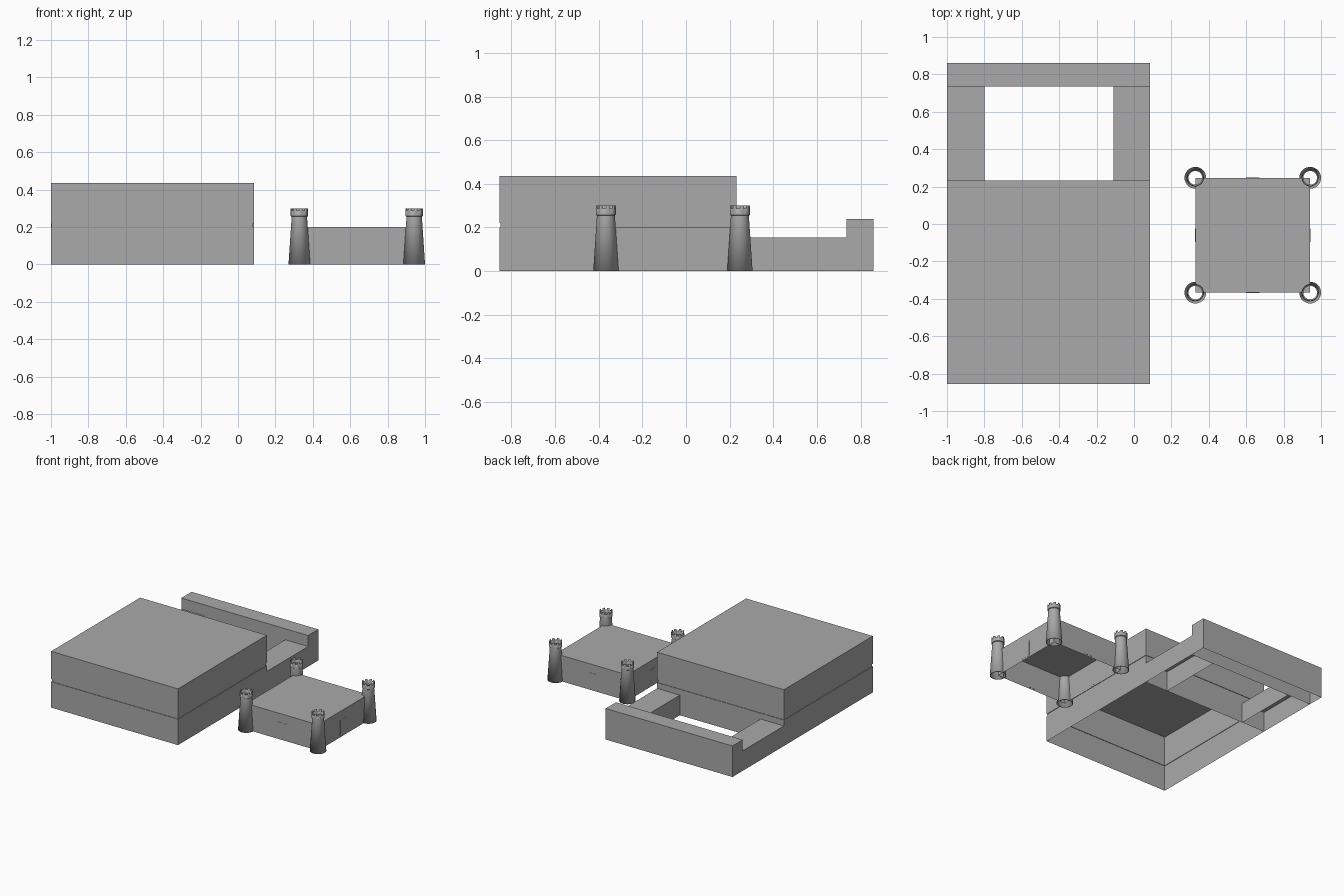
import bpy, bmesh
from math import cos, sin, pi, radians

cube = bpy.data.objects.get("Cube")
if cube:
    bpy.data.objects.remove(cube, do_unlink=True)

# Single stone colour
stone = bpy.data.materials.new("stone_grey")
stone.use_nodes = True
GREY = (0.4, 0.4, 0.4, 1)
stone.diffuse_color = GREY
bsdf = stone.node_tree.nodes["Principled BSDF"]
bsdf.inputs["Base Color"].default_value = GREY
bsdf.inputs["Roughness"].default_value = 0.9


def finish(name, bm):
    mesh = bpy.data.meshes.new(name)
    bm.to_mesh(mesh)
    bm.free()
    mesh.materials.append(stone)
    obj = bpy.data.objects.new(name, mesh)
    bpy.context.collection.objects.link(obj)
    return obj


def bridge(bm, low, high, keep=lambda i: True):
    n = len(low)
    for i in range(n):
        if keep(i):
            j = (i + 1) % n
            bm.faces.new((low[i], low[j], high[j], high[i]))


def shell(name, x0, x1, y0, y1, profile):
    """Open-bottomed box: rectangular loops of (inset, height), closed on top."""
    bm = bmesh.new()
    loops = []
    for d, z in profile:
        corners = ((x0 + d, y0 + d), (x1 - d, y0 + d), (x1 - d, y1 - d), (x0 + d, y1 - d))
        loops.append([bm.verts.new((x, y, z)) for x, y in corners])
    for low, high in zip(loops, loops[1:]):
        bridge(bm, low, high)
    bm.faces.new(loops[-1])
    return finish(name, bm)


def plain(height):
    return [(0, 0), (0, height)]


# Large hall with a narrow groove between its two storeys
LEFT, RIGHT, BACK = -1.0, 0.085, 0.86
HALL_BACK, YARD_BACK = 0.232, 0.735
G = 0.004
shell("large_hall", LEFT, RIGHT, -0.855, HALL_BACK,
      [(0, 0), (0, 0.2), (G, 0.2), (G, 0.22), (0, 0.22), (0, 0.435)])

# Courtyard walls behind the hall
shell("courtyard_right_wall", LEFT, -0.8, HALL_BACK, YARD_BACK, plain(0.155))
shell("courtyard_left_wall", -0.11, RIGHT, HALL_BACK, YARD_BACK, plain(0.155))
shell("courtyard_back_wall", LEFT, RIGHT, YARD_BACK, BACK, plain(0.24))

# Small fort
CX, CY, HALF = 0.635, -0.06, 0.307
shell("fort_walls", CX - HALF, CX + HALF, CY - HALF, CY + HALF, plain(0.2))


# Door plate centred on each wall
def door(name, angle):
    bm = bmesh.new()
    bmesh.ops.create_cube(bm, size=1)
    bmesh.ops.scale(bm, vec=(0.074, 0.003, 0.12), verts=bm.verts)
    obj = finish(name, bm)
    obj.location = (CX + HALF * sin(angle), CY - HALF * cos(angle), 0.072)
    obj.rotation_euler.z = angle


for k, side in enumerate(("front", "left", "back", "right")):
    door(side + "_door", k * pi / 2)


# Hollow tapered tower with a crenellated parapet
def tower(name, x, y, sides=32):
    bm = bmesh.new()
    rings = []
    for r, z in ((0.058, 0), (0.041, 0.255), (0.046, 0.258), (0.046, 0.287), (0.046, 0.3)):
        rings.append([bm.verts.new((r * cos(2 * pi * i / sides), r * sin(2 * pi * i / sides), z))
                      for i in range(sides)])
    for low, high in zip(rings[:-1], rings[1:-1]):
        bridge(bm, low, high)
    bridge(bm, rings[-2], rings[-1], lambda i: i % 4 < 2)
    bmesh.ops.delete(bm, geom=[v for v in bm.verts if not v.link_faces], context='VERTS')
    obj = finish(name, bm)
    obj.location = (x, y, 0)
    wall = obj.modifiers.new("thickness", 'SOLIDIFY')
    wall.thickness = 0.005
    wall.offset = -1
    bpy.ops.object.select_all(action='DESELECT')
    obj.select_set(True)
    bpy.context.view_layer.objects.active = obj
    bpy.ops.object.shade_smooth_by_angle(angle=radians(30))


for sx, xname in ((-1, "right"), (1, "left")):
    for sy, yname in ((-1, "front"), (1, "back")):
        tower(f"{yname}_{xname}_tower", CX + sx * HALF, CY + sy * HALF)
